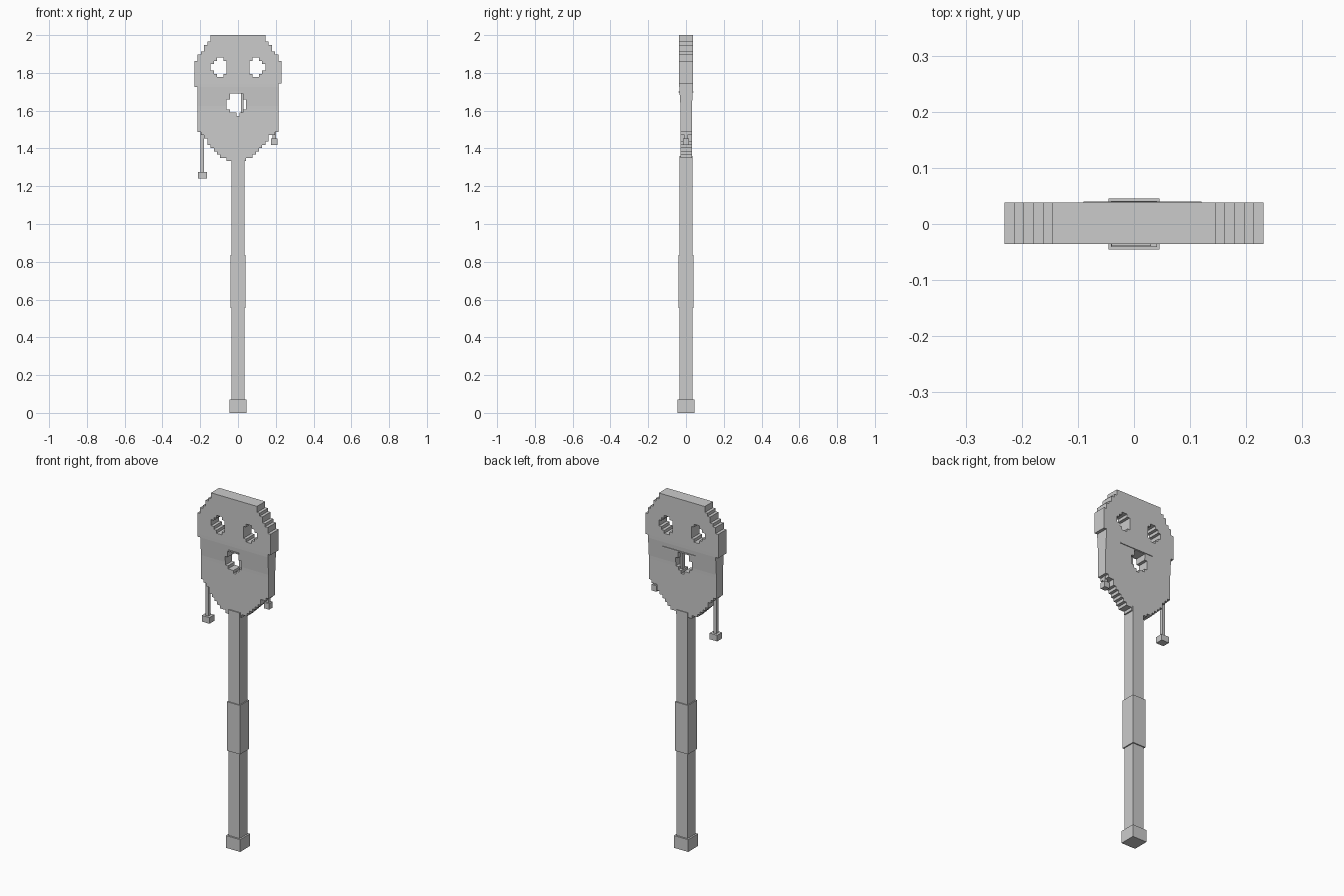
import bpy
import bmesh

if "Cube" in bpy.data.objects:
    bpy.data.objects.remove(bpy.data.objects["Cube"], do_unlink=True)

U = 0.0171  # size of one stair step in the carved head
TOP = 2.0

grey = bpy.data.materials.new("plain grey")
grey.use_nodes = True
COLOR = (0.6, 0.6, 0.6, 1)
grey.diffuse_color = COLOR
grey.node_tree.nodes["Principled BSDF"].inputs["Base Color"].default_value = COLOR


def finish(name, bm):
    bmesh.ops.recalc_face_normals(bm, faces=bm.faces)
    mesh = bpy.data.meshes.new(name)
    bm.to_mesh(mesh)
    bm.free()
    mesh.materials.append(grey)
    obj = bpy.data.objects.new(name, mesh)
    bpy.context.collection.objects.link(obj)
    return obj


def box(name, x, y, z):
    """Box from (low, high) pairs on each axis."""
    bm = bmesh.new()
    bmesh.ops.create_cube(bm, size=1)
    for v in bm.verts:
        for i, (low, high) in enumerate((x, y, z)):
            v.co[i] = high if v.co[i] > 0 else low
    return finish(name, bm)


def square_bar(name, half, z):
    return box(name, (-half, half), (-half, half), z)


# Stepped outline: half widths in steps, as (width, number of rows)
def rows(runs):
    return [w for w, count in runs for _ in range(count)]


crown = [(8.5, 2), (9.5, 1), (10.5, 2), (11.5, 1), (12.5, 2)]
left_side = rows(crown + [(13.5, 7), (12.5, 15), (11.5, 1), (9.5, 2), (8.5, 1),
                          (7.5, 1), (6.5, 1), (5.5, 1), (4.5, 1), (2.5, 1)])
right_side = rows(crown + [(13.5, 8), (12.5, 14), (11.5, 1), (10.5, 1), (9.5, 2),
                           (8.5, 1), (7.5, 1), (6.5, 1), (5.5, 1), (3.5, 1)])

# Holes: row -> (first, last) column
eye = {7: (5, 6), 8: (4, 7), 9: (4, 8), 10: (4, 8), 11: (4, 7), 12: (5, 6)}
mouth = {18: (-2, 1), 19: (-2, 1), 20: (-3, 2), 21: (-3, 2), 22: (-3, 2),
         23: (-2, 1), 24: (0, 0)}


def in_hole(row, col):
    for hole, c in ((eye, abs(col)), (mouth, col)):
        if row in hole and hole[row][0] <= c <= hole[row][1]:
            return True
    return False


def half_depth(z):
    """The jaw is a little thinner than the brow."""
    t = min(max((z - 1.62) / 0.11, 0), 1)
    return 0.030 + 0.007 * t


# Head: filled steps extruded into a slab
bm = bmesh.new()
for row, (right, left) in enumerate(zip(right_side, left_side)):
    for col in range(-13, 14):
        if -right < col < left and not in_hole(row, col):
            x0, x1 = (col - 0.5) * U, (col + 0.5) * U
            z0, z1 = TOP - (row + 1) * U, TOP - row * U
            bm.faces.new([bm.verts.new((x, -1, z)) for x, z in
                          ((x0, z0), (x1, z0), (x1, z1), (x0, z1))])
bmesh.ops.remove_doubles(bm, verts=bm.verts, dist=0.001)
result = bmesh.ops.extrude_face_region(bm, geom=bm.faces[:], use_keep_orig=True)
for item in result["geom"]:
    if isinstance(item, bmesh.types.BMVert):
        item.co.y = 1
for v in bm.verts:
    v.co.y = 0.001 + half_depth(v.co.z) * v.co.y
finish("head", bm)

# Lip ridges and the peg inside the mouth
box("front_lip_ridge", (-0.04, 0.03), (-0.039, -0.03), (1.695, 1.702))
box("back_lip_ridge", (-0.09, 0.12), (0.03, 0.04), (1.695, 1.702))
box("mouth_peg", (0.016, 0.03), (-0.012, 0.012), (1.57, 1.7))

# Handle
square_bar("shaft", 0.035, (0.03, 1.36))
square_bar("grip", 0.041, (0.555, 0.835))
square_bar("pommel", 0.045, (0, 0.07))

# Hanging charms on both sides
box("right_cord", (-0.198, -0.18), (-0.009, 0.009), (1.26, 1.5))
box("right_charm", (-0.213, -0.165), (-0.022, 0.022), (1.24, 1.275))
box("left_cord", (0.182, 0.2), (-0.008, 0.008), (1.44, 1.5))
box("left_charm", (0.175, 0.208), (-0.016, 0.016), (1.418, 1.452))
